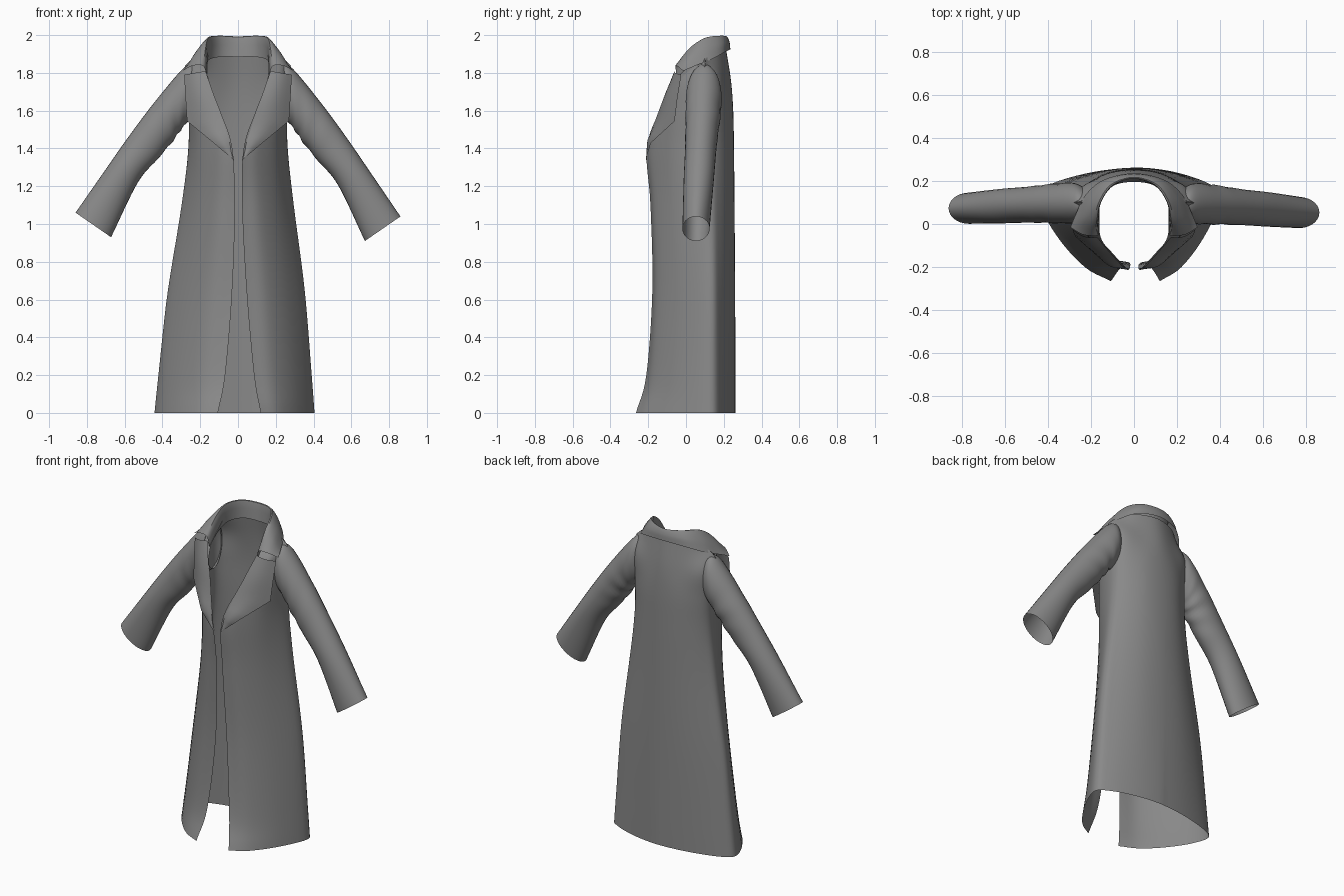
import bpy, bmesh, math
from mathutils import Vector

if "Cube" in bpy.data.objects:
    bpy.data.objects.remove(bpy.data.objects["Cube"])

# Dark grey cloth
cloth = bpy.data.materials.new("dark_cloth")
cloth.diffuse_color = (0.25, 0.25, 0.25, 1)
cloth.use_nodes = True
cloth.node_tree.nodes["Principled BSDF"].inputs["Base Color"].default_value = cloth.diffuse_color


def spline(pts, n):
    """Catmull-Rom through pts, n steps per span."""
    p = [Vector(q) for q in pts]
    p = [p[0] * 2 - p[1]] + p + [p[-1] * 2 - p[-2]]
    out = []
    for i in range(1, len(p) - 2):
        a, b, c, d = p[i - 1:i + 3]
        for k in range(n):
            t = k / n
            out.append(0.5 * (2 * b + (c - a) * t + (2 * a - 5 * b + 4 * c - d) * t * t
                              + (3 * b - a - 3 * c + d) * t ** 3))
    return out + [p[-2]]


def smooth_grid(rows, n_u, n_v):
    rows = [spline(r, n_u) for r in rows]
    cols = [spline(c, n_v) for c in zip(*rows)]
    return [list(r) for r in zip(*cols)]


def sheet(name, rows, closed=False):
    """Cloth surface through a grid of points."""
    bm = bmesh.new()
    vs = [[bm.verts.new(p) for p in r] for r in rows]
    n = len(rows[0])
    for a, b in zip(vs, vs[1:]):
        for i in range(n if closed else n - 1):
            j = (i + 1) % n
            bm.faces.new((a[i], a[j], b[j], b[i]))
    bmesh.ops.recalc_face_normals(bm, faces=bm.faces)
    me = bpy.data.meshes.new(name)
    bm.to_mesh(me)
    bm.free()
    me.materials.append(cloth)
    ob = bpy.data.objects.new(name, me)
    bpy.context.collection.objects.link(ob)
    bpy.context.view_layer.objects.active = ob
    ob.select_set(True)
    bpy.ops.object.shade_smooth_by_angle(angle=math.radians(40))
    ob.select_set(False)
    return ob


def both_sides(half):
    """Half row (front edge to back centre) completed by its mirror image."""
    return half + [(-x, y, z) for x, y, z in reversed(half[:-1])]


# Coat body: half sections from front edge round the side to the back centre
sections = {
    0.0: [(.12, -.265), (.22, -.20), (.325, -.06), (.405, .12), (.345, .188), (.18, .243), (0, .262)],
    0.2: [(.085, -.21), (.19, -.17), (.305, -.05), (.39, .12), (.33, .188), (.175, .243), (0, .262)],
    0.65: [(.045, -.178), (.15, -.15), (.265, -.04), (.353, .12), (.30, .185), (.16, .243), (0, .26)],
    1.1: [(.022, -.188), (.115, -.16), (.222, -.05), (.295, .11), (.252, .18), (.138, .238), (0, .257)],
    1.4: [(.03, -.208), (.11, -.167), (.21, -.06), (.262, .095), (.236, .172), (.13, .235), (0, .254)],
    1.6: [(.095, -.14), (.16, -.11), (.225, -.04), (.260, .085), (.24, .168), (.13, .23), (0, .25)],
    1.76: [(.155, -.06), (.19, -.045), (.235, -.01), (.265, .09), (.238, .17), (.12, .215), (0, .238)],
}
# front and back meet along the shoulder seam
shoulder = [(.16, .08, 1.895), (.19, .095, 1.895), (.235, .10, 1.878), (.28, .10, 1.838),
            (.228, .112, 1.885), (.135, .175, 1.92), (0, .212, 1.925)]
rows = [both_sides([(x, y, z) for x, y in s]) for z, s in sections.items()]
rows.append(both_sides(shoulder))
grid = smooth_grid(rows, 5, 6)
for r in grid:
    for p in r:
        # the left skirt hangs a little wider
        k = max(0, 1 - p.z / 1.3)
        if p.x < 0:
            p.x += k * (0.038 - 0.075 * min(1, -p.x / 0.36))
        p.z = max(0, p.z)
sheet("coat_body", grid)

# Sleeves: upper point, lower point, y centre and half depth of each ring
sleeve = [
    ((.225, 1.85), (.235, 1.56), .095, .074),
    ((.29, 1.822), (.28, 1.525), .095, .094),
    ((.445, 1.634), (.33, 1.452), .088, .09),
    ((.58, 1.45), (.42, 1.338), .078, .083),
    ((.70, 1.275), (.53, 1.205), .068, .08),
    ((.86, 1.04), (.672, .91), .053, .072),
]
for side, label in ((1, "right"), (-1, "left")):
    rings = []
    for (tx, tz), (bx, bz), yc, hy in sleeve:
        shift = 0.02 * (tx - .22) / .64 if side < 0 else 0
        ring = []
        for i in range(28):
            a = 2 * math.pi * i / 28
            f = (1 + math.cos(a)) / 2
            ring.append(Vector((side * (bx + (tx - bx) * f),
                                yc + shift + hy * math.sin(a),
                                bz + (tz - bz) * f + shift)))
        rings.append(ring)
    cols = [spline(c, 8) for c in zip(*rings)]
    rings = [list(r) for r in zip(*cols)]
    # soft gathers under the arm and at the elbow
    for i, r in enumerate(rings):
        fade = math.exp(-((i - 15) / 6) ** 2)
        c = sum(r, Vector()) / len(r)
        for j, p in enumerate(r):
            under = (1 - math.cos(2 * math.pi * j / 28)) / 2
            p += (p - c).normalized() * 0.005 * fade * under * math.sin(i * 1.1 + j * 0.5)
    sheet(label + "_sleeve", rings, closed=True)

# Lapels: roll line and outer edge, folded flat over the chest
roll = [(.02, -.207, 1.335), (.05, -.20, 1.45), (.09, -.155, 1.57), (.13, -.11, 1.69), (.172, -.06, 1.81)]
edge = [(.03, -.213, 1.345), (.13, -.185, 1.43), (.27, -.06, 1.545), (.278, -.045, 1.67), (.285, -.025, 1.79)]
for side, label in ((1, "right"), (-1, "left")):
    strip = []
    for f, e in zip(roll, edge):
        f, e = Vector(f), Vector(e)
        row = []
        for k in range(7):
            t = k / 6
            p = f.lerp(e, t)
            p.y -= 0.02 * math.sin(math.pi * t) * min(1, (e - f).length / .15)
            row.append(Vector((p.x * side, p.y, p.z)))
        strip.append(row)
    # split each span so the roll follows the chest
    fine = [strip[0]]
    for a, b in zip(strip, strip[1:]):
        fine += [[p.lerp(q, k / 3) for p, q in zip(a, b)] for k in (1, 2, 3)]
    sheet(label + "_lapel", fine)

# Collar: neck seam, stand, fold and falling outer edge
seam = [(.165, -.05, 1.765), (.162, .03, 1.835), (.152, .12, 1.87), (.09, .18, 1.885), (0, .195, 1.885)]
fold = [(.182, -.055, 1.835), (.172, .02, 1.93), (.155, .10, 1.985), (.10, .18, 1.995), (0, .212, 1.99)]
fall = [(.24, -.048, 1.838), (.225, .03, 1.905), (.195, .12, 1.94), (.125, .20, 1.96), (0, .23, 1.965)]
rim = [(.295, -.015, 1.81), (.268, .05, 1.838), (.225, .135, 1.872), (.14, .205, 1.91), (0, .235, 1.925)]
sheet("collar", smooth_grid([both_sides(r) for r in (seam, fold, fall, rim)], 5, 4))
